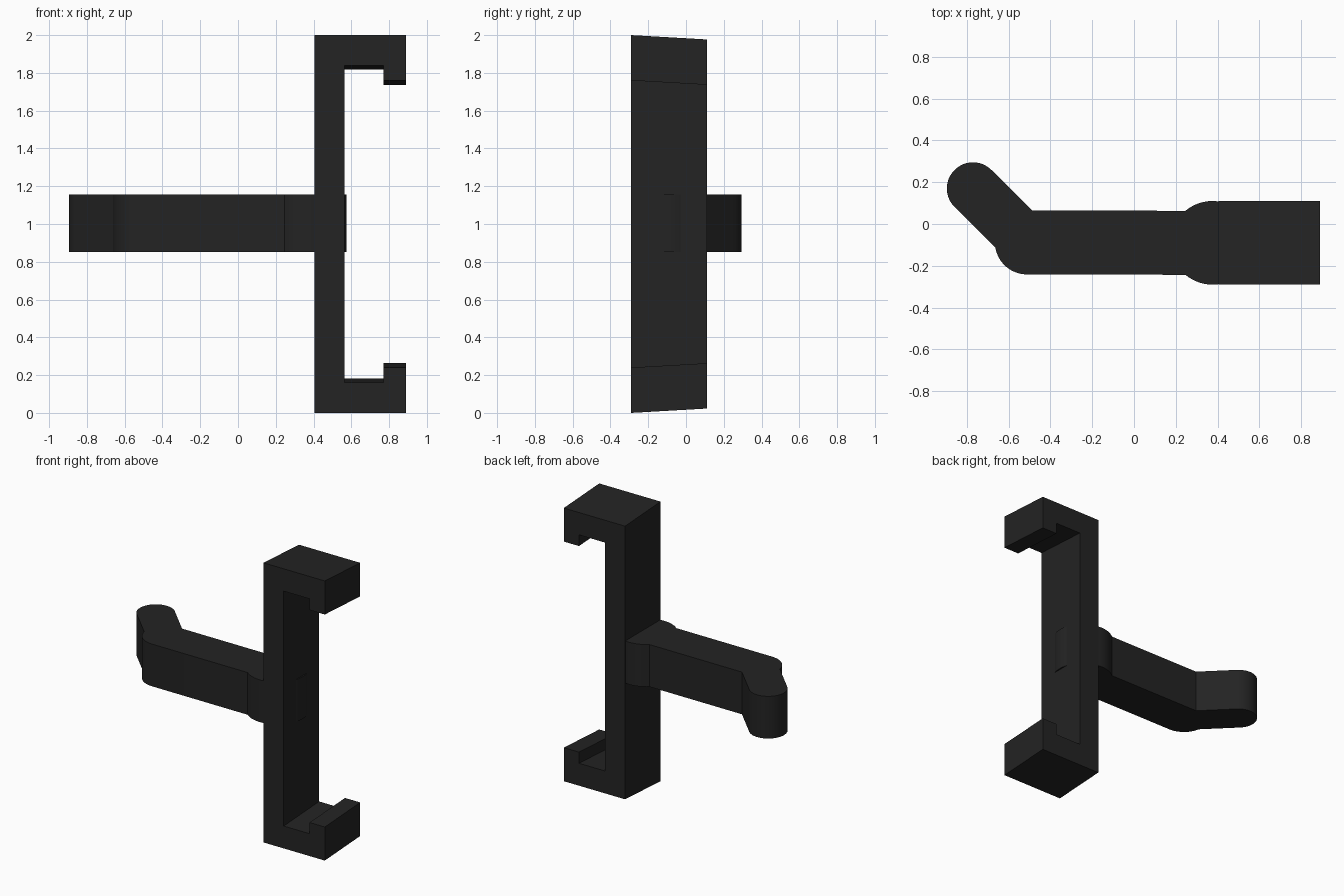
import bpy, bmesh, math

if "Cube" in bpy.data.objects:
    bpy.data.objects.remove(bpy.data.objects["Cube"])

black = bpy.data.materials.new("matte_black")
black.diffuse_color = (0.017, 0.017, 0.017, 1)
black.use_nodes = True
black.node_tree.nodes["Principled BSDF"].inputs["Base Color"].default_value = black.diffuse_color


def prism(name, lower, upper):
    """Closed solid between two matching outlines."""
    bm = bmesh.new()
    a = [bm.verts.new(p) for p in lower]
    b = [bm.verts.new(p) for p in upper]
    n = len(a)
    bm.faces.new(a[::-1])
    bm.faces.new(b)
    for i in range(n):
        j = (i + 1) % n
        bm.faces.new((a[i], a[j], b[j], b[i]))
    bmesh.ops.recalc_face_normals(bm, faces=bm.faces)
    mesh = bpy.data.meshes.new(name)
    bm.to_mesh(mesh)
    bm.free()
    mesh.materials.append(black)
    obj = bpy.data.objects.new(name, mesh)
    bpy.context.collection.objects.link(obj)
    return obj


def arc(cx, cy, r, start, end, steps):
    angles = [math.radians(start + (end - start) * i / steps) for i in range(steps + 1)]
    return [(cx + r * math.cos(t), cy + r * math.sin(t)) for t in angles]


# Clamp bracket: C profile, jaws closing slightly towards the back
half = [(0.405, 1.0), (0.89, 1.0), (0.89, 0.76), (0.77, 0.76), (0.77, 0.84), (0.565, 0.84)]
profile = half + [(x, -z) for x, z in reversed(half)]


def section(y, inset):
    return [(x, y, 1 + z - math.copysign(inset, z)) for x, z in profile]


prism("clamp_bracket", section(-0.29, 0.0), section(0.11, 0.023))

# Bent arm: round hub, straight bar, rounded elbow and 45 degree rounded tip
y0, hub_r, bar_r, tip_r = -0.088, 0.2, 0.153, 0.125
hub_angle = 180 - math.degrees(math.asin(bar_r / hub_r))
elbow_angle = 225 - math.degrees(math.acos(tip_r / bar_r))
bend_x = -0.6 + tip_r * math.sqrt(2) - (y0 + bar_r)
outline = (arc(0.375, -0.09, hub_r, -hub_angle, hub_angle, 48)
           + [(bend_x, y0 + bar_r)]
           + arc(-0.77, 0.17, tip_r, 45, 225, 32)
           + arc(-0.512, y0, bar_r, elbow_angle, 270, 16))
arm = prism("bent_arm", [(x, y, 0.853) for x, y in outline],
            [(x, y, 1.155) for x, y in outline])

# Smooth the rounded sides, keep the edges crisp
bpy.context.view_layer.objects.active = arm
arm.select_set(True)
bpy.ops.object.shade_smooth_by_angle(angle=math.radians(20))
